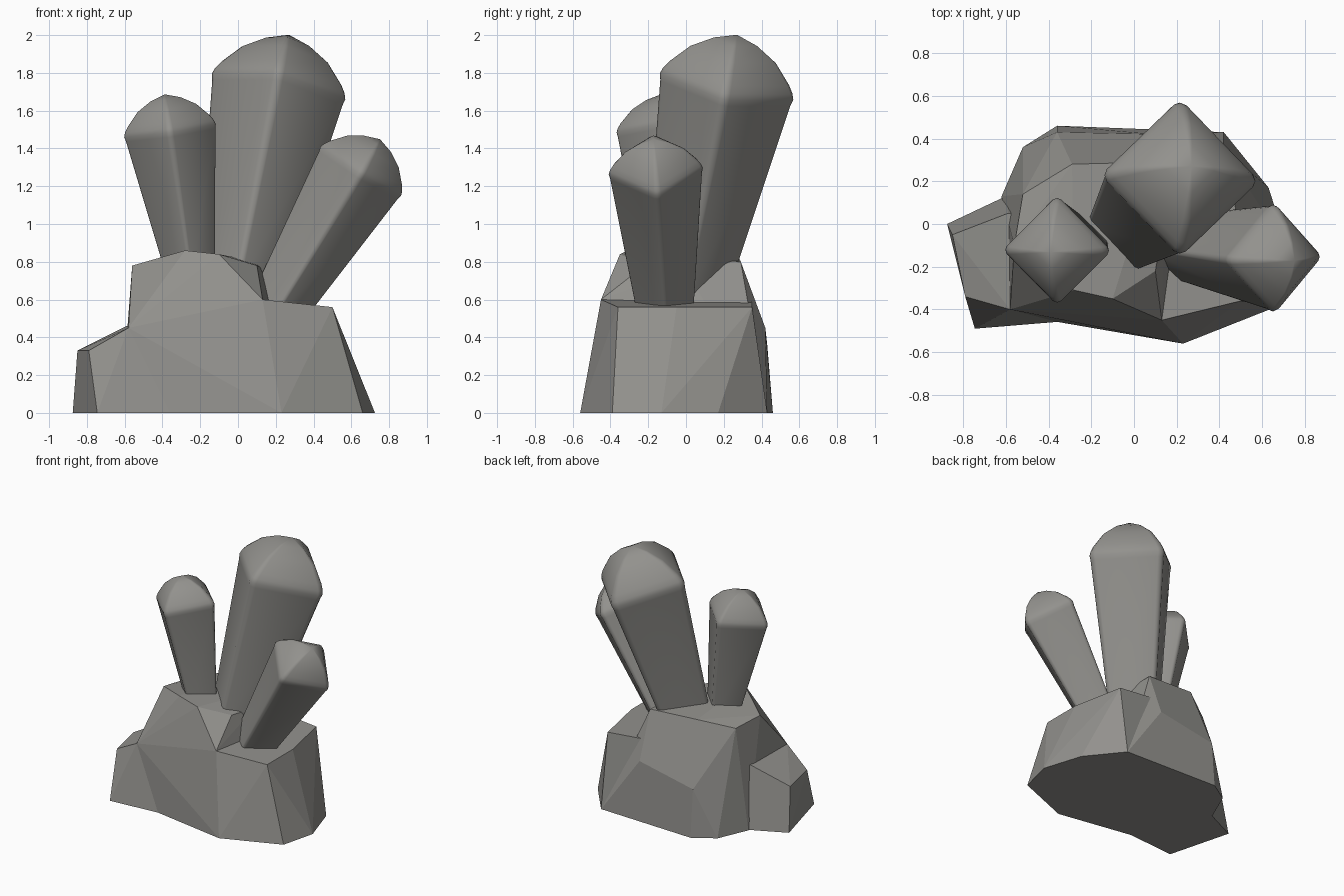
import bpy, bmesh, math
from mathutils import Vector

if "Cube" in bpy.data.objects:
    bpy.data.objects.remove(bpy.data.objects["Cube"])

stone = bpy.data.materials.new("warm_grey_stone")
stone.diffuse_color = (0.29, 0.285, 0.268, 1)
stone.use_nodes = True
stone.node_tree.nodes["Principled BSDF"].inputs["Base Color"].default_value = stone.diffuse_color


def finish(name, bm):
    bmesh.ops.recalc_face_normals(bm, faces=bm.faces)
    me = bpy.data.meshes.new(name)
    bm.to_mesh(me)
    bm.free()
    me.materials.append(stone)
    ob = bpy.data.objects.new(name, me)
    bpy.context.collection.objects.link(ob)
    return ob


def rock(name, points):
    """Faceted boulder: convex hull of its corner points."""
    bm = bmesh.new()
    for p in points:
        bm.verts.new(p)
    bmesh.ops.convex_hull(bm, input=bm.verts[:])
    loose = [v for v in bm.verts if not v.link_faces]
    bmesh.ops.delete(bm, geom=loose, context='VERTS')
    bmesh.ops.dissolve_limit(bm, angle_limit=math.radians(3),
                             verts=bm.verts[:], edges=bm.edges[:])
    finish(name, bm)


# Domed end of a crystal: (radius, height) as fractions of shoulder radius
CAP = [(0.975, -0.10), (1.0, 0.0), (0.97, 0.09), (0.90, 0.20),
       (0.64, 0.49), (0.33, 0.68)]
TIP = 0.79


def crystal(name, base, base_r, shoulder, r):
    """Flaring square shaft with softened corners and a domed cap."""
    base, shoulder = Vector(base), Vector(shoulder)
    d = (shoulder - base).normalized()
    u = (Vector((1, 0, 0)) - d * d.x).normalized()
    v = d.cross(u)
    section = []
    for k in range(4):
        a = k * math.pi / 2
        for x, y in ((0.97, -0.08), (1, 0), (0.97, 0.08)):
            section.append((x * math.cos(a) - y * math.sin(a),
                            x * math.sin(a) + y * math.cos(a)))
    stations = [(base, base_r)]
    stations += [(shoulder + d * h * r, f * r) for f, h in CAP]
    bm = bmesh.new()
    rings = [[bm.verts.new(c + (u * x + v * y) * s) for x, y in section]
             for c, s in stations]
    n = len(section)
    for a, b in zip(rings, rings[1:]):
        for i in range(n):
            j = (i + 1) % n
            bm.faces.new((a[i], a[j], b[j], b[i]))
    tip = bm.verts.new(shoulder + d * TIP * r)
    for i in range(n):
        bm.faces.new((rings[-1][i], rings[-1][(i + 1) % n], tip))
    bm.faces.new(rings[0][::-1])
    for f in bm.faces:
        f.smooth = len(f.verts) < 5
    finish(name, bm)


# Tall middle boulder
rock("rock_middle", [
    (-0.62, 0.13, 0), (-0.52, 0.36, 0), (-0.36, 0.46, 0), (0.42, 0.43, 0),
    (0.23, -0.56, 0), (-0.26, -0.45, 0), (-0.58, -0.42, 0),
    (-0.58, -0.40, 0.45), (-0.36, 0.43, 0.36), (0.10, 0.42, 0.45),
    (0.13, -0.45, 0.60),
    (-0.56, -0.10, 0.78), (-0.28, -0.31, 0.86), (-0.10, -0.35, 0.84),
    (0.10, -0.22, 0.78), (-0.52, 0.14, 0.76), (-0.29, 0.28, 0.82),
    (0.10, 0.29, 0.80), (0.14, 0.0, 0.76)])

# Low ledge on the right
rock("rock_right_ledge", [
    (0.0, -0.50, 0), (0.23, -0.56, 0), (0.66, -0.39, 0), (0.725, -0.13, 0),
    (0.63, 0.17, 0), (0.42, 0.43, 0), (0.0, 0.43, 0),
    (0.0, -0.40, 0.60), (0.13, -0.45, 0.60), (0.50, -0.36, 0.56),
    (0.50, -0.05, 0.56), (0.42, 0.35, 0.56), (0.0, 0.35, 0.60)])

# Small lump on the left
rock("rock_left_lump", [
    (-0.875, 0.0, 0), (-0.745, -0.49, 0), (-0.26, -0.45, 0), (-0.60, 0.13, 0),
    (-0.30, 0.10, 0), (-0.85, -0.05, 0.33), (-0.79, -0.34, 0.33),
    (-0.58, -0.40, 0.45), (-0.59, 0.05, 0.46), (-0.40, -0.36, 0.45),
    (-0.40, 0.05, 0.46)])

# Crystals
crystal("large_crystal", (0.0, 0.0, 0.66), 0.22, (0.215, 0.215, 1.728), 0.36)
crystal("left_crystal", (-0.25, -0.09, 0.74), 0.13, (-0.36, -0.123, 1.495), 0.245)
crystal("right_crystal", (0.20, -0.11, 0.54), 0.15, (0.65, -0.16, 1.28), 0.25)
